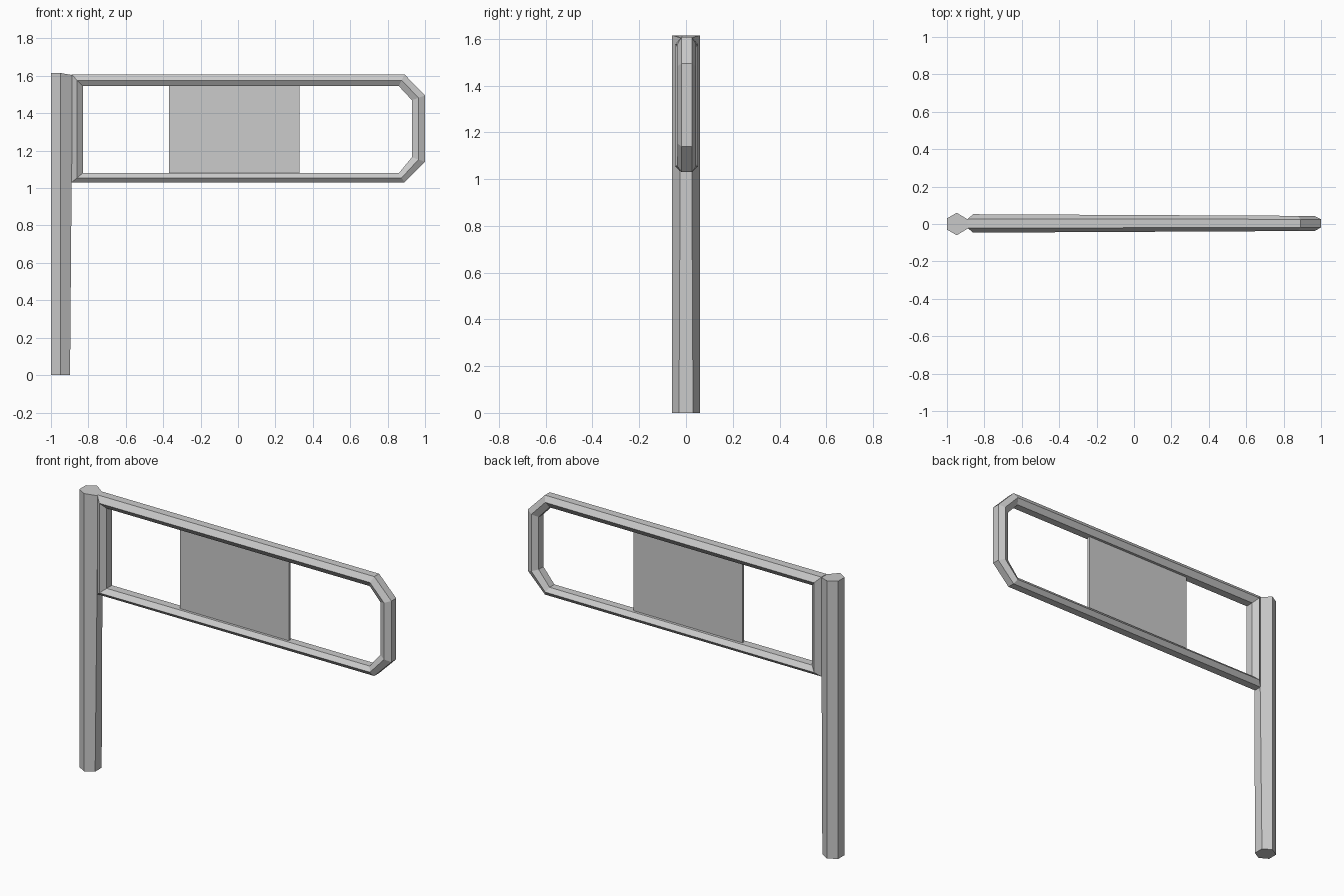
import bpy, bmesh

cube = bpy.data.objects.get("Cube")
if cube:
    bpy.data.objects.remove(cube, do_unlink=True)

grey = bpy.data.materials.new("light_grey")
grey.use_nodes = True
grey.diffuse_color = (0.6, 0.6, 0.6, 1)
grey.node_tree.nodes["Principled BSDF"].inputs["Base Color"].default_value = (0.6, 0.6, 0.6, 1)


def loft(name, rings, closed):
    """Join equal rings of points with quads; cap the ends or close the loop."""
    bm = bmesh.new()
    rows = [[bm.verts.new(p) for p in ring] for ring in rings]
    n = len(rows[0])
    pairs = list(zip(rows, rows[1:]))
    if closed:
        pairs.append((rows[-1], rows[0]))
    else:
        bm.faces.new(rows[0])
        bm.faces.new(rows[-1])
    for a, b in pairs:
        for i in range(n):
            j = (i + 1) % n
            bm.faces.new((a[i], a[j], b[j], b[i]))
    bmesh.ops.recalc_face_normals(bm, faces=bm.faces)
    mesh = bpy.data.meshes.new(name)
    bm.to_mesh(mesh)
    bm.free()
    mesh.materials.append(grey)
    obj = bpy.data.objects.new(name, mesh)
    bpy.context.collection.objects.link(obj)
    return obj


# Hexagonal post, its inner face leaning towards the frame at the top
def post_ring(z, inner_x, inner_y, inner_z):
    return [(-1, -0.03, z), (-0.948, -0.06, z), (inner_x, -inner_y, inner_z),
            (inner_x, inner_y, inner_z), (-0.948, 0.06, z), (-1, 0.03, z)]


loft("post", [post_ring(0, -0.898, 0.03, 0), post_ring(1.615, -0.885, 0.022, 1.604)], False)

# Hexagonal-section frame with chamfered far corners, thinning along its length
outer = [(-0.89, 1.03), (0.89, 1.03), (1, 1.14), (1, 1.495), (0.89, 1.608), (-0.89, 1.608)]
inner = [(-0.83, 1.08), (0.86, 1.08), (0.93, 1.165), (0.93, 1.47), (0.86, 1.545), (-0.83, 1.545)]


def frame_ring(o, i):
    mx, mz = (o[0] + i[0]) / 2, (o[1] + i[1]) / 2
    c = 0.003
    ridge = 0.045 - 0.005 * mx
    flat = 0.023 - 0.001 * mx
    return [(o[0], c - flat, o[1]), (mx, c - ridge, mz), (i[0], c - flat, i[1]),
            (i[0], c + flat, i[1]), (mx, c + ridge, mz), (o[0], c + flat, o[1])]


loft("frame", [frame_ring(o, i) for o, i in zip(outer, inner)], True)

# Thin sign panel held between the rails
loft("panel", [[(x, y, z) for y, z in ((-0.005, 1.075), (0.01, 1.075), (0.01, 1.55), (-0.005, 1.55))]
               for x in (-0.37, 0.33)], False)
